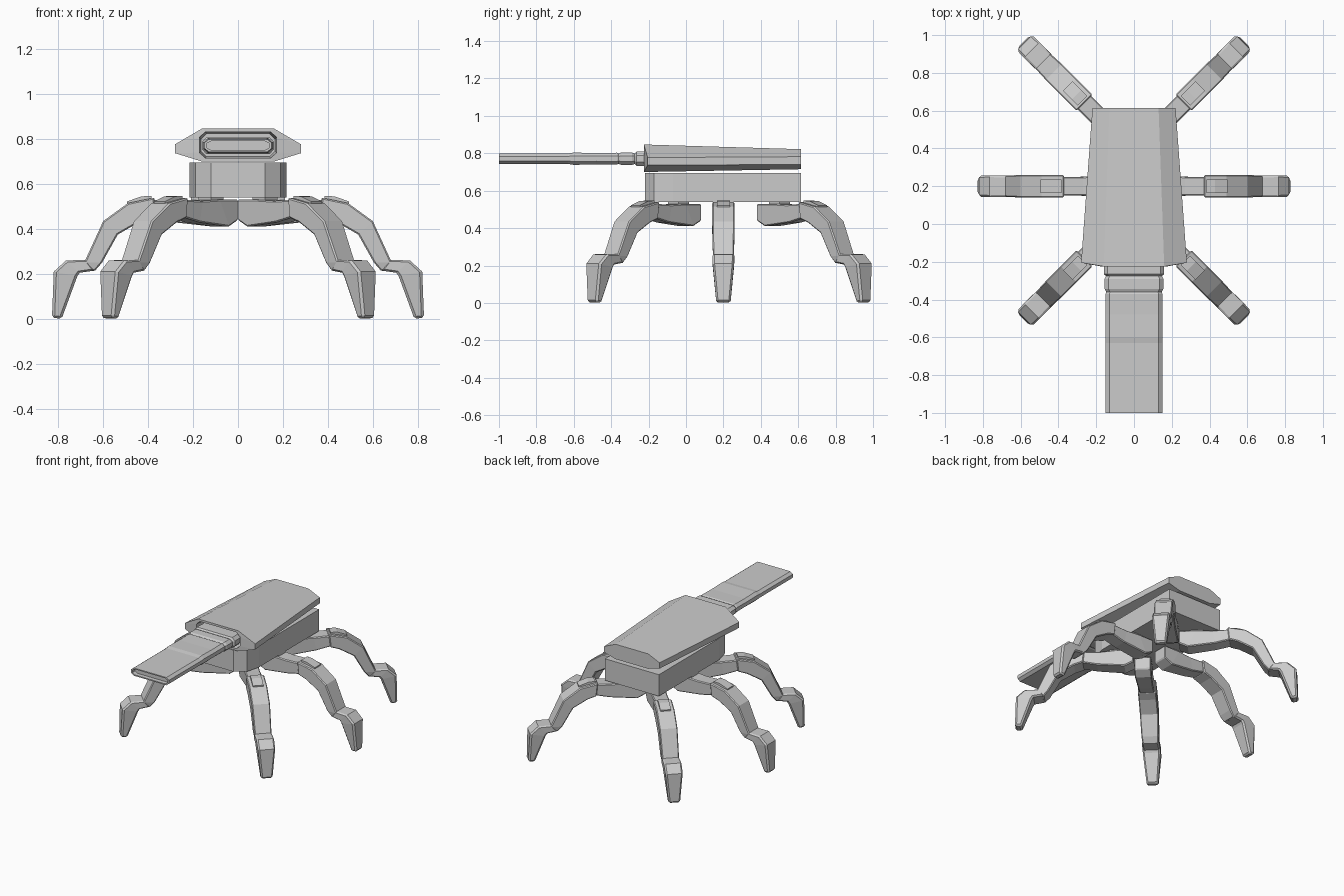
import bpy, bmesh, math
from mathutils import Matrix

if "Cube" in bpy.data.objects:
    bpy.data.objects.remove(bpy.data.objects["Cube"])

gray = bpy.data.materials.new("light gray")
gray.diffuse_color = (0.6, 0.6, 0.6, 1)
gray.use_nodes = True
gray.node_tree.nodes["Principled BSDF"].inputs["Base Color"].default_value = gray.diffuse_color


def make(name, bm, bevel=0):
    bmesh.ops.recalc_face_normals(bm, faces=bm.faces)
    me = bpy.data.meshes.new(name)
    bm.to_mesh(me)
    bm.free()
    me.materials.append(gray)
    ob = bpy.data.objects.new(name, me)
    bpy.context.collection.objects.link(ob)
    if bevel:
        m = ob.modifiers.new("bevel", 'BEVEL')
        m.width = bevel
        m.segments = 1
        m.limit_method = 'ANGLE'
        m.angle_limit = math.radians(50)
    return ob


def loft(rings, bm=None):
    """Skin equal-length rings and cap both ends."""
    bm = bm or bmesh.new()
    vs = [[bm.verts.new(p) for p in r] for r in rings]
    n = len(vs[0])
    for a, b in zip(vs, vs[1:]):
        for i in range(n):
            bm.faces.new((a[i], a[(i + 1) % n], b[(i + 1) % n], b[i]))
    bm.faces.new(vs[0])
    bm.faces.new(vs[-1][::-1])
    return bm


def octagon(y, wide, flat, zs, side_y=None):
    """Eight-sided section; zs = bottom, lower side, upper side, top."""
    b, l, u, t = zs
    s = y if side_y is None else side_y
    return [(flat, y, t), (wide, s, u), (wide, s, l), (flat, y, b),
            (-flat, y, b), (-wide, s, l), (-wide, s, u), (-flat, y, t)]


# upper shell with a recessed opening at the front
make("upper_shell", loft([
    octagon(0.615, 0.22, 0.13, (0.715, 0.74, 0.782, 0.822)),
    octagon(-0.225, 0.28, 0.16, (0.70, 0.737, 0.777, 0.847), -0.205),
    octagon(-0.225, 0.172, 0.145, (0.715, 0.74, 0.808, 0.832)),
    octagon(-0.10, 0.165, 0.14, (0.722, 0.745, 0.80, 0.825))]))

# lower body: plan outline with chamfered front
plan = [(0.12, -0.22), (0.19, -0.17), (0.215, -0.07), (0.215, 0.615)]
plan += [(-x, y) for x, y in reversed(plan)]
make("lower_body", loft([[(x, y, z) for x, y in plan] for z in (0.54, 0.695)]))


# flat neck with pleats near the shell and a recessed tip
def neck_ring(y, w, h):
    z = 0.771
    return octagon(y, w, w - 0.02, (z - h, z - h * 0.45, z + h * 0.45, z + h))


make("neck", loft([neck_ring(*r) for r in [
    (-0.08, 0.155, 0.036), (-0.225, 0.16, 0.038), (-0.265, 0.16, 0.038),
    (-0.275, 0.148, 0.028), (-0.29, 0.155, 0.034), (-0.345, 0.155, 0.034),
    (-0.36, 0.147, 0.027), (-0.37, 0.15, 0.032), (-0.48, 0.15, 0.030),
    (-0.60, 0.15, 0.033), (-0.63, 0.15, 0.028), (-1.0, 0.15, 0.028),
    (-1.0, 0.14, 0.020), (-0.97, 0.14, 0.020)]]))

# leg sections: top radius, top z, bottom radius, bottom z, half width
hip = [(0.05, 0.53, 0.05, 0.44, 0.055), (0.17, 0.53, 0.11, 0.41, 0.055),
       (0.27, 0.525, 0.29, 0.43, 0.05), (0.40, 0.53, 0.40, 0.455, 0.05)]
shin = [(0.37, 0.54, 0.38, 0.45, 0.06), (0.49, 0.515, 0.44, 0.43, 0.06),
        (0.60, 0.435, 0.535, 0.375, 0.06), (0.685, 0.25, 0.605, 0.25, 0.056)]
foot = [(0.67, 0.262, 0.635, 0.215, 0.056), (0.765, 0.26, 0.705, 0.205, 0.058),
        (0.82, 0.21, 0.715, 0.19, 0.057), (0.828, 0.005, 0.785, 0.0, 0.038)]
shin.append((0.70, 0.25, 0.64, 0.21, 0.05))
knee_plate = [(0.385, 0.547, 0.385, 0.52, 0.035), (0.43, 0.545, 0.43, 0.51, 0.035),
              (0.495, 0.522, 0.49, 0.49, 0.035)]
post = [(0.13, 0.56, 0.13, 0.50, 0.04), (0.21, 0.56, 0.21, 0.50, 0.04)]


def leg_part(name, sections, spot, bevel):
    bm = loft([[(tr, -w, tz), (tr, w, tz), (br, w, bz), (br, -w, bz)]
               for tr, tz, br, bz, w in sections])
    y, angle = spot
    bm.transform(Matrix.Translation((0, y, 0)) @ Matrix.Rotation(math.radians(angle), 4, 'Z'))
    make(name, bm, bevel)


# six legs fanned around the body
spots = {"front_right": (0.08, -45), "middle_right": (0.2, 0), "back_right": (0.38, 45),
         "front_left": (0.08, 225), "middle_left": (0.2, 180), "back_left": (0.38, 135)}
for side, spot in spots.items():
    leg_part(side + "_hip", hip, spot, 0.006)
    leg_part(side + "_shin", shin, spot, 0.006)
    leg_part(side + "_foot", foot, spot, 0.01)
    leg_part(side + "_knee_plate", knee_plate, spot, 0)
    leg_part(side + "_hip_post", post, spot, 0)
